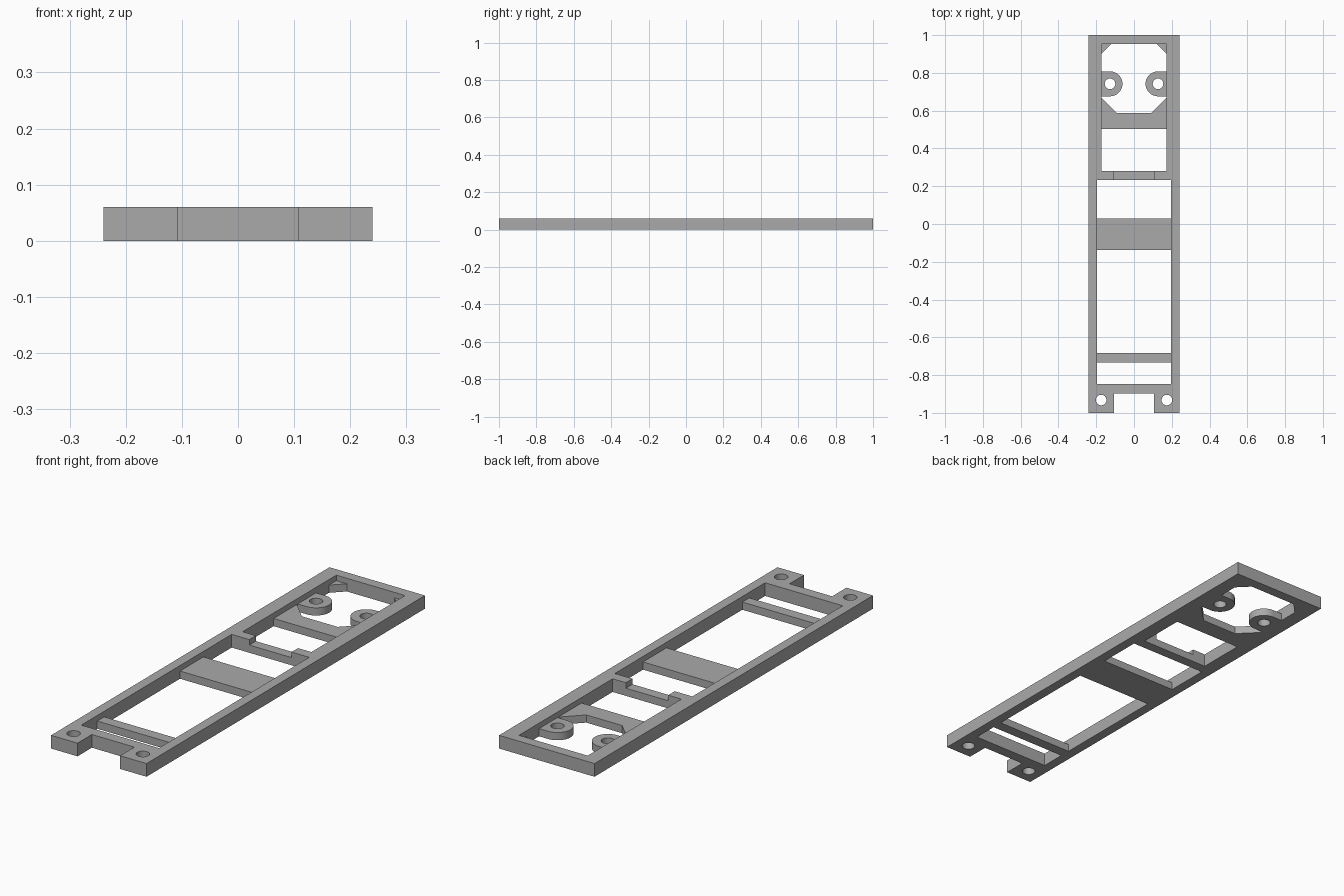
import bpy
import bmesh
from math import pi, sin, cos

cube = bpy.data.objects.get("Cube")
if cube:
    bpy.data.objects.remove(cube, do_unlink=True)

TOP, DECK = 0.06, 0.035      # rail height, recessed deck height
REAR_X, FRONT_X = 0.173, 0.195   # half widths of the two bays
LUG_X, LUG_Y, LUG_R = 0.127, 0.742, 0.066
HOLE_R = 0.028

grey = bpy.data.materials.new("plain grey")
grey.use_nodes = True
colour = (0.4, 0.4, 0.4, 1)
grey.diffuse_color = colour
grey.node_tree.nodes["Principled BSDF"].inputs["Base Color"].default_value = colour


def prism(name, outline, z0, z1):
    """Upright prism over a closed outline."""
    bm = bmesh.new()
    face = bm.faces.new([bm.verts.new((x, y, z0)) for x, y in outline])
    grown = bmesh.ops.extrude_face_region(bm, geom=[face])["geom"]
    verts = [g for g in grown if isinstance(g, bmesh.types.BMVert)]
    bmesh.ops.translate(bm, verts=verts, vec=(0, 0, z1 - z0))
    bmesh.ops.recalc_face_normals(bm, faces=bm.faces)
    mesh = bpy.data.meshes.new(name)
    bm.to_mesh(mesh)
    bm.free()
    mesh.materials.append(grey)
    obj = bpy.data.objects.new(name, mesh)
    bpy.context.collection.objects.link(obj)
    return obj


def rect(half, y0, y1):
    return [(-half, y0), (half, y0), (half, y1), (-half, y1)]


def arc(cx, cy, r, start, end, steps):
    angles = [start + (end - start) * i / steps for i in range(steps + 1)]
    return [(cx + r * cos(a), cy + r * sin(a)) for a in angles]


def cut(target, outline, z0=-0.1):
    """Subtract a prism that runs from z0 out through the top."""
    cutter = prism("cutter", outline, z0, 0.2)
    cutter.hide_render = True
    mod = target.modifiers.new("cut", "BOOLEAN")
    mod.operation = "DIFFERENCE"
    mod.solver = "EXACT"
    mod.object = cutter
    bpy.context.view_layer.objects.active = target
    bpy.ops.object.modifier_apply(modifier=mod.name)
    bpy.data.objects.remove(cutter, do_unlink=True)


frame = prism("mounting_frame", rect(0.24, -1, 1), 0, TOP)

# Recessed decks and the dip in the middle crossbar
cut(frame, rect(REAR_X, 0.28, 0.953), DECK)
cut(frame, rect(FRONT_X, -0.847, 0.233), DECK)
cut(frame, rect(0.106, 0.2, 0.3), DECK)

# Windows that leave the cross plates standing
cut(frame, rect(REAR_X, 0.28, 0.503))
for y0, y1 in [(0.03, 0.233), (-0.683, -0.138), (-0.847, -0.733)]:
    cut(frame, rect(FRONT_X, y0, y1))

# Rear opening with clipped corners and two rounded lugs
half = [(0.09, 0.587), (REAR_X, 0.67), (REAR_X, LUG_Y - LUG_R)]
half += arc(LUG_X, LUG_Y, LUG_R, -pi / 2, -3 * pi / 2, 24)
half += [(REAR_X, LUG_Y + LUG_R), (REAR_X, 0.9), (0.12, 0.953)]
cut(frame, half + [(-x, y) for x, y in reversed(half)])

# Front notch between the ears
cut(frame, rect(0.107, -1.1, -0.897))

# Screw holes in lugs and ears
for side in (-1, 1):
    for x, y in [(LUG_X, LUG_Y), (0.174, -0.932)]:
        cut(frame, arc(side * x, y, HOLE_R, 0, 2 * pi, 32)[:-1])

bpy.ops.object.select_all(action="DESELECT")
frame.select_set(True)
bpy.context.view_layer.objects.active = frame
bpy.ops.object.shade_smooth_by_angle(angle=pi / 6)
